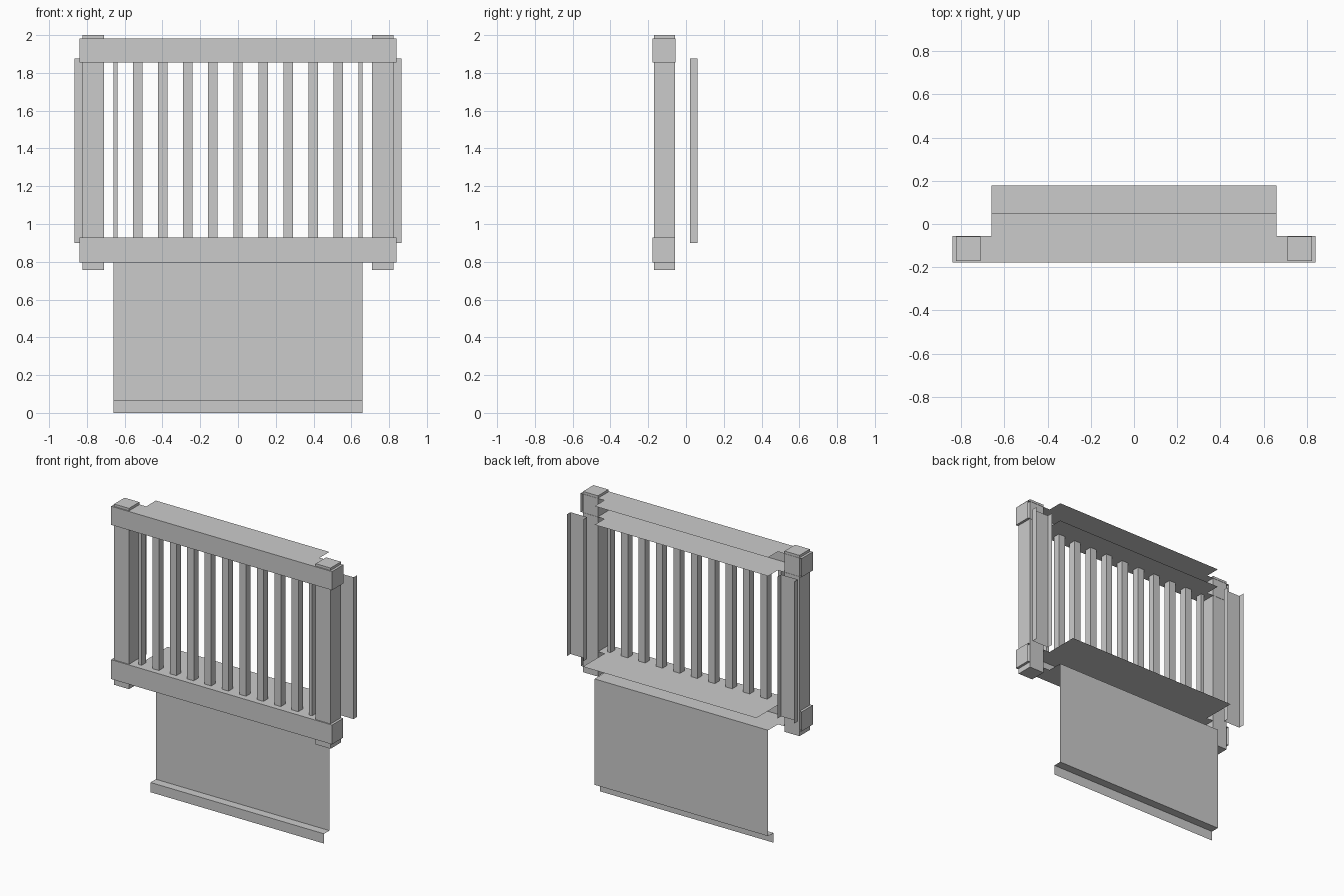
import bpy, bmesh

if "Cube" in bpy.data.objects:
    bpy.data.objects.remove(bpy.data.objects["Cube"])

FRONT, PANEL_Y, BACK = -0.178, 0.05, 0.178
HALF, RAIL_HALF = 0.66, 0.84


def finish(name, bm):
    bmesh.ops.remove_doubles(bm, verts=bm.verts, dist=1e-5)
    me = bpy.data.meshes.new(name)
    bm.to_mesh(me)
    bm.free()
    ob = bpy.data.objects.new(name, me)
    bpy.context.collection.objects.link(ob)
    return ob


def face(bm, pts):
    bm.faces.new([bm.verts.new(p) for p in pts])


def box(name, x0, x1, y0, y1, z0, z1):
    bm = bmesh.new()
    bmesh.ops.create_cube(bm, size=1)
    for v in bm.verts:
        v.co = ((x0, x1)[v.co.x > 0], (y0, y1)[v.co.y > 0], (z0, z1)[v.co.z > 0])
    return finish(name, bm)


def strip(name, profile, sweep):
    """Sheet metal: open profile, each segment swept between two ends."""
    bm = bmesh.new()
    for a, b in zip(profile, profile[1:]):
        face(bm, [sweep(a, 0), sweep(a, 1), sweep(b, 1), sweep(b, 0)])
    return finish(name, bm)


def rail(name, z0, z1, notch, top_back, bottom_back):
    """Open-backed rail: front, two ends, T-shaped top and bottom sheets."""
    bm = bmesh.new()
    r = RAIL_HALF
    face(bm, [(-r, FRONT, z0), (r, FRONT, z0), (r, FRONT, z1), (-r, FRONT, z1)])
    for s in (-1, 1):
        p = [(s * r, FRONT, z0), (s * r, notch, z0), (s * r, notch, z1), (s * r, FRONT, z1)]
        face(bm, p if s > 0 else p[::-1])
    for z, back in ((z1, top_back), (z0, bottom_back)):
        outline = [(-r, FRONT), (r, FRONT), (r, notch), (HALF, notch), (HALF, back),
                   (-HALF, back), (-HALF, notch), (-r, notch)]
        p = [(x, y, z) for x, y in outline]
        face(bm, p if z == z1 else p[::-1])
    return finish(name, bm)


# Top and bottom rails with the sheets running back from them
rail("top_rail", 1.855, 1.983, -0.055, PANEL_Y, PANEL_Y)
rail("bottom_rail", 0.795, 0.928, -0.057, BACK, PANEL_Y)

# Corner posts
for side, s in (("left", -1), ("right", 1)):
    xs = sorted((s * 0.71, s * 0.823))
    box(side + "_post", xs[0], xs[1], -0.17, -0.057, 0.757, 2.0)

    # U-shaped side trim, open at the back
    strip(side + "_side_trim",
          [(s * 0.865, 0.06), (s * 0.865, 0.02), (s * 0.738, 0.02), (s * 0.738, 0.06)],
          lambda p, t: (p[0], p[1], (0.90, 1.875)[t]))

# Balusters, the end ones cut in half
for i in range(-5, 6):
    x = i * 0.1325
    x0, x1 = max(x - 0.025, -HALF), min(x + 0.025, HALF)
    box(f"baluster_{i + 6}", x0, x1, -0.138, -0.089, 0.928, 1.855)

# Lower apron panel with stepped foot
strip("apron_panel", [(PANEL_Y, 0.795), (PANEL_Y, 0.067), (-0.008, 0.067), (-0.008, 0.0)],
      lambda p, t: ((HALF, -HALF)[t], p[0], p[1]))
